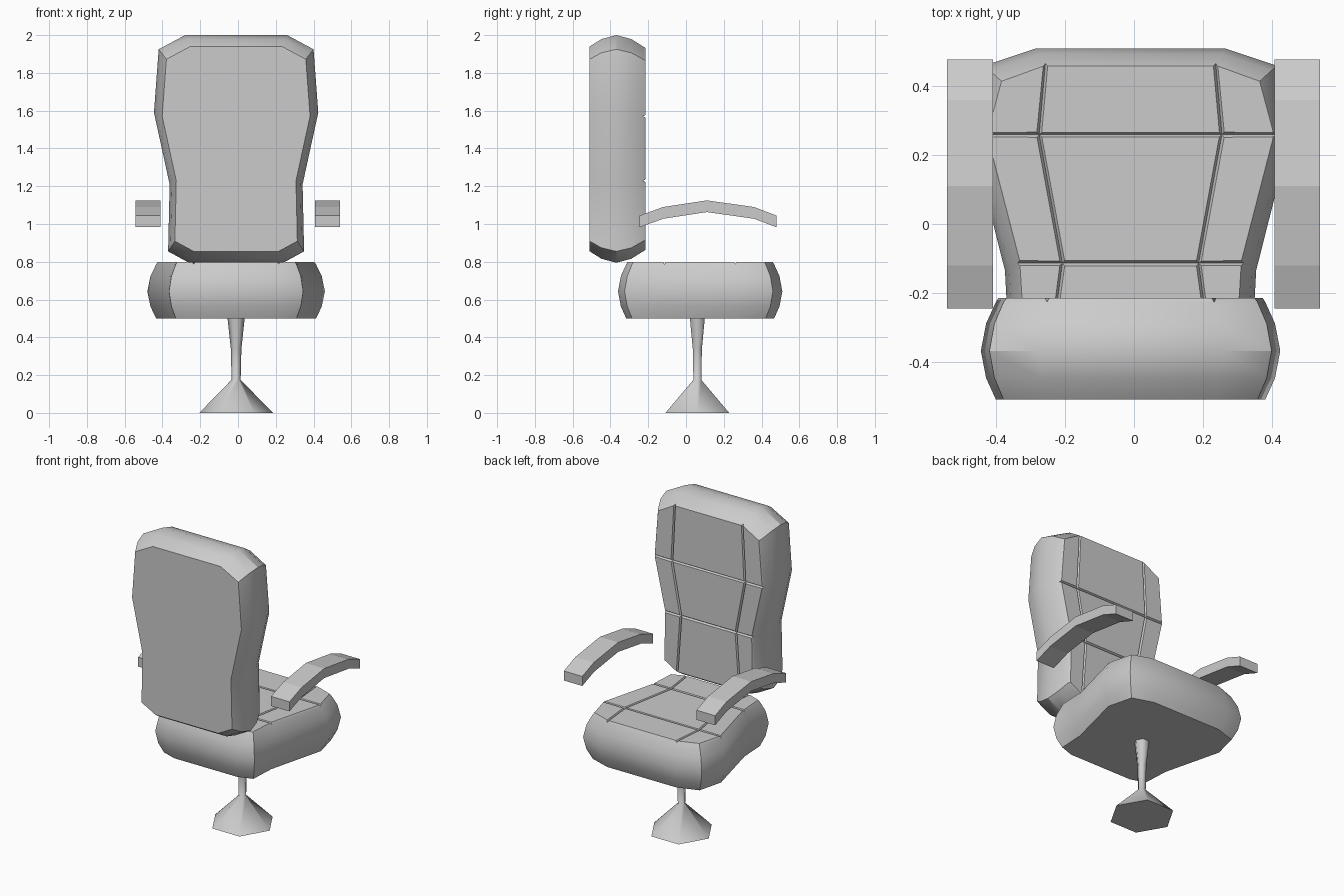
import bpy
import bmesh
import math

cube = bpy.data.objects.get("Cube")
if cube:
    bpy.data.objects.remove(cube, do_unlink=True)

grey = bpy.data.materials.new("soft grey")
grey.use_nodes = True
tone = (0.6, 0.6, 0.6, 1)
grey.diffuse_color = tone
grey.node_tree.nodes["Principled BSDF"].inputs["Base Color"].default_value = tone


def finish(name, bm, angle):
    """Turn a bmesh into a shaded object."""
    bmesh.ops.recalc_face_normals(bm, faces=bm.faces)
    mesh = bpy.data.meshes.new(name)
    bm.to_mesh(mesh)
    bm.free()
    mesh.materials.append(grey)
    obj = bpy.data.objects.new(name, mesh)
    bpy.context.collection.objects.link(obj)
    bpy.ops.object.select_all(action="DESELECT")
    obj.select_set(True)
    bpy.context.view_layer.objects.active = obj
    bpy.ops.object.shade_smooth_by_angle(angle=math.radians(angle))
    return obj


def cushion(name, rows, seams, place):
    """Padded block: rows are (half width, length position) from tail to head."""
    bm = bmesh.new()
    middle = (rows[0][1] + rows[-1][1]) / 2
    last = len(rows) - 1

    def vert(u, t, depth, scale):
        return bm.verts.new(place(u * scale - 0.01, middle + (t - middle) * scale, depth))

    # Rounded sides made of five outline rings
    rings = []
    for depth, scale in ((0, 0.9), (0.22, 0.965), (0.5, 1), (0.78, 0.965), (1, 0.9)):
        right = [vert(w, t, depth, scale) for w, t in rows]
        left = [vert(-w, t, depth, scale) for w, t in rows]
        rings.append((right, left))
    loops = [r + l[::-1] for r, l in rings]
    count = len(loops[0])
    for low, high in zip(loops, loops[1:]):
        for i in range(count):
            j = (i + 1) % count
            bm.faces.new((low[i], low[j], high[j], high[i]))
    bm.faces.new(loops[0])

    # Nine padded panels separated by seams
    panels = []
    right, left = rings[-1]
    columns = []
    for side, sign in ((right, 1), (left, -1)):
        a, b = [vert(sign * w, rows[i][1], 1, 0.9) for w, i in zip(seams, (2, 3))]
        columns.append((side[0], a, b, side[last]))
        panels.append(bm.faces.new((side[0], side[1], side[2], a)))
        panels.append(bm.faces.new((a, side[2], side[3], b)))
        panels.append(bm.faces.new((b, side[3], side[4], side[last])))
    p, q = columns
    for i in range(3):
        panels.append(bm.faces.new((p[i], p[i + 1], q[i + 1], q[i])))
    bmesh.ops.recalc_face_normals(bm, faces=bm.faces)
    bmesh.ops.inset_individual(bm, faces=panels, thickness=0.01, depth=0.012)
    return finish(name, bm, 30)


# Backrest and seat share one construction
cushion("backrest",
        [(0.25, 0.795), (0.36, 0.855), (0.352, 1.21), (0.435, 1.59), (0.41, 1.925), (0.27, 2.0)],
        (0.22, 0.29),
        lambda u, t, d: (u, -0.51 + 0.283 * d, t))
cushion("seat",
        [(0.25, -0.36), (0.355, -0.325), (0.365, -0.135), (0.47, 0.28), (0.425, 0.46), (0.275, 0.51)],
        (0.22, 0.295),
        lambda u, t, d: (u, t, 0.5 + 0.287 * d))


# Curved armrests
def armrest(name, inner, outer):
    bm = bmesh.new()
    path = [(-0.245, 1.045), (-0.12, 1.09), (0.11, 1.125), (0.36, 1.09), (0.478, 1.045)]
    outline = path + [(y, z - 0.062) for y, z in reversed(path)]
    face = bm.faces.new([bm.verts.new((inner, y, z)) for y, z in outline])
    side = bmesh.ops.extrude_face_region(bm, geom=[face])["geom"]
    moved = [v for v in side if isinstance(v, bmesh.types.BMVert)]
    bmesh.ops.translate(bm, verts=moved, vec=(outer - inner, 0, 0))
    finish(name, bm, 5)


armrest("left_armrest", 0.408, 0.54)
armrest("right_armrest", -0.41, -0.543)

# Six-sided pedestal with flared foot
bm = bmesh.new()
rings = []
for radius, z in ((0.195, 0), (0.024, 0.175), (0.028, 0.34), (0.046, 0.505)):
    rings.append([bm.verts.new((-0.01 + radius * math.cos(math.tau * i / 6),
                                0.06 + radius * math.sin(math.tau * i / 6), z))
                  for i in range(6)])
for low, high in zip(rings, rings[1:]):
    for i in range(6):
        j = (i + 1) % 6
        bm.faces.new((low[i], low[j], high[j], high[i]))
bm.faces.new(rings[0])
bm.faces.new(rings[-1])
finish("pedestal", bm, 62)
